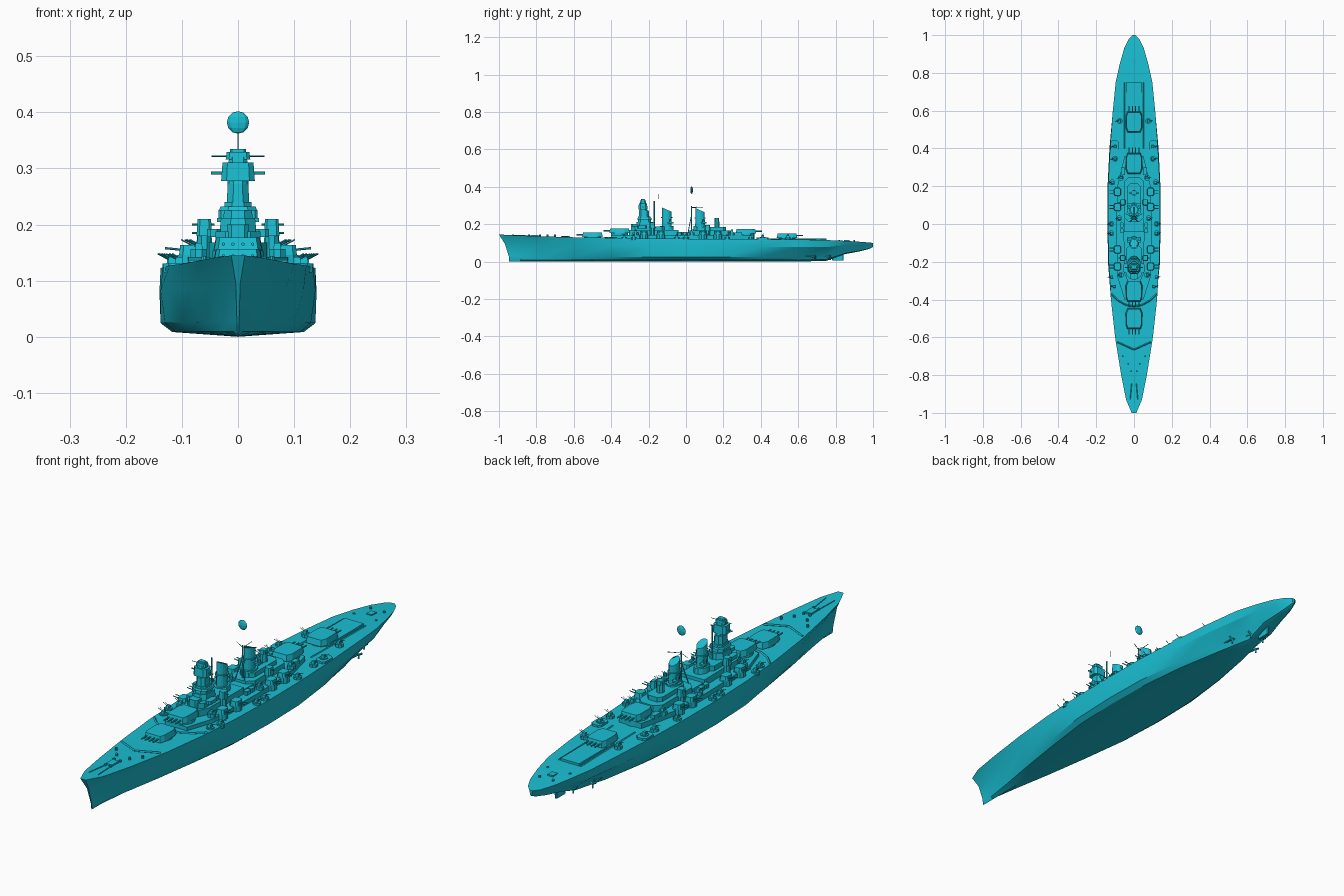
import bpy, bmesh, math
from mathutils import Vector

if "Cube" in bpy.data.objects:
    bpy.data.objects.remove(bpy.data.objects["Cube"])

mat = bpy.data.materials.new("teal_paint")
mat.diffuse_color = (0.01, 0.52, 0.65, 1)
mat.use_nodes = True
mat.node_tree.nodes["Principled BSDF"].inputs["Base Color"].default_value = mat.diffuse_color

def finish(name, bm, smooth=False):
    bmesh.ops.recalc_face_normals(bm, faces=bm.faces)
    me = bpy.data.meshes.new(name)
    bm.to_mesh(me)
    bm.free()
    me.materials.append(mat)
    ob = bpy.data.objects.new(name, me)
    bpy.context.collection.objects.link(ob)
    return ob

def prism(name, pts, z0, z1, top=1.0, ytop=None):
    """Extrude an outline upward; the top ring is scaled about the outline centre."""
    ytop = top if ytop is None else ytop
    bm = bmesh.new()
    cx = sum(p[0] for p in pts) / len(pts)
    cy = sum(p[1] for p in pts) / len(pts)
    lo = [bm.verts.new((x, y, z0)) for x, y in pts]
    hi = [bm.verts.new((cx + (x - cx) * top, cy + (y - cy) * ytop, z1)) for x, y in pts]
    n = len(pts)
    bm.faces.new(lo[::-1])
    bm.faces.new(hi)
    for i in range(n):
        bm.faces.new((lo[i], lo[(i + 1) % n], hi[(i + 1) % n], hi[i]))
    return finish(name, bm)

def block(name, x, y, z0, z1, hx, hy, cut=0.0, top=1.0):
    """Box with optional cut corners."""
    if cut:
        pts = [(hx - cut, -hy), (hx, cut - hy), (hx, hy - cut), (hx - cut, hy),
               (cut - hx, hy), (-hx, hy - cut), (-hx, cut - hy), (cut - hx, -hy)]
    else:
        pts = [(hx, -hy), (hx, hy), (-hx, hy), (-hx, -hy)]
    return prism(name, [(x + a, y + b) for a, b in pts], z0, z1, top)

def drum(name, x, y, z0, z1, rx, ry=None, n=10, top=1.0):
    ry = ry or rx
    a = [2 * math.pi * (i + .5) / n for i in range(n)]
    return prism(name, [(x + rx * math.cos(t), y + ry * math.sin(t)) for t in a], z0, z1, top)

def beam(name, p, q, r, n=6):
    p, q = Vector(p), Vector(q)
    bm = bmesh.new()
    bmesh.ops.create_cone(bm, cap_ends=True, segments=n, radius1=r, radius2=r, depth=(q - p).length)
    ob = finish(name, bm)
    ob.rotation_mode = 'QUATERNION'
    ob.rotation_quaternion = (q - p).to_track_quat('Z', 'Y')
    ob.location = (p + q) / 2
    return ob

# Hull: stations of y, deck z, half widths at deck / waterline / bilge, keel z
stations = [(-1, .145, .012, .004, .002, 0), (-.93, .141, .042, .018, .01, 0),
            (-.8, .136, .068, .046, .03, 0), (-.6, .13, .1, .085, .065, 0),
            (-.4, .127, .122, .117, .1, 0), (-.2, .124, .134, .138, .13, 0),
            (0, .122, .138, .14, .138, 0), (.2, .122, .137, .14, .134, 0),
            (.4, .12, .127, .13, .11, 0), (.6, .118, .112, .112, .07, 0),
            (.75, .115, .097, .09, .03, .004), (.85, .111, .075, .064, .035, .04),
            (.93, .106, .052, .042, .022, .055), (.98, .102, .028, .022, .012, .068),
            (1, .1, .008, .006, .004, .078)]
bm = bmesh.new()
rings = []
for y, zd, wd, wm, wb, zk in stations:
    half = [(0, 0), (wb * .85, .07), (wb, .2), (wm, .66), (wd, 1)]
    ring = half + [(-x, t) for x, t in half[:0:-1]]
    rake = .055 * max(0, (-.6 - y) / .4)
    rings.append([bm.verts.new((x, y + rake * (1 - t * t), zk + t * (zd - zk))) for x, t in ring])
for a, b in zip(rings, rings[1:]):
    for i in range(9):
        bm.faces.new((a[i], a[(i + 1) % 9], b[(i + 1) % 9], b[i]))
bm.faces.new(rings[0])
bm.faces.new(rings[-1])
hull = finish("hull", bm)
hull.data.shade_smooth()
bpy.context.view_layer.objects.active = hull
hull.select_set(True)
bpy.ops.object.shade_smooth_by_angle(angle=math.radians(25))

# Main turrets with four short guns each
def turret(name, y, z, d):
    drum(name + "_barbette", 0, y, .115, z, .046, n=16)
    out = [(.036, d * .055), (.043, d * .035), (.044, -d * .03), (.034, -d * .055)]
    out = [(a, y + b) for a, b in out]
    out += [(-a, b) for a, b in out[::-1]]
    prism(name + "_house", out, z, z + .024, .9)
    for x in (-.026, -.009, .009, .026):
        beam(name + "_gun", (x, y + d * .03, z + .012), (x, y + d * .085, z + .012), .0032)
turret("turret_fore_low", -.50, .132, -1)
turret("turret_fore_high", -.355, .153, -1)
turret("turret_aft_high", .32, .15, 1)
turret("turret_aft_low", .54, .127, 1)
block("aft_deck_plate", 0, .66, .112, .124, .042, .09)

# Deckhouse levels
prism("main_deckhouse", [(.05, -.40), (.088, -.28), (.095, 0), (.088, .2), (.05, .36),
                         (-.05, .36), (-.088, .2), (-.095, 0), (-.088, -.28), (-.05, -.40)], .115, .142)
prism("fore_deckhouse", [(.032, -.305), (.052, -.26), (.055, -.04), (-.055, -.04),
                         (-.052, -.26), (-.032, -.305)], .14, .168)
block("bridge_base", 0, -.20, .166, .188, .04, .09, .018)
block("conning_tower", 0, -.275, .16, .2, .02, .02, .008)
block("aft_deckhouse", 0, .13, .14, .166, .052, .12, .025)
block("aft_upper_house", 0, .13, .164, .184, .034, .085, .015)
block("mid_deckhouse", 0, -.02, .14, .155, .05, .05)

# Bridge tower: z0, z1, half width, half length, y
for i, (z0, z1, hx, hy, y) in enumerate([(.185, .212, .033, .048, -.22), (.21, .24, .026, .036, -.222),
        (.238, .272, .02, .028, -.225), (.225, .232, .034, .04, -.222), (.27, .278, .017, .022, -.228),
        (.278, .311, .03, .024, -.23), (.31, .32, .017, .017, -.23), (.316, .329, .022, .015, -.23),
        (.328, .335, .015, .01, -.23)]):
    block(f"bridge_tower_level_{i}", 0, y, z0, z1, hx, hy, hy * .4, .92)
beam("tower_yard_upper", (-.047, -.23, .322), (.047, -.23, .322), .0012, 4)
beam("tower_rangefinder", (-.048, -.23, .292), (.048, -.23, .292), .003)

# Funnels with sloped caps
for label, y, z in (("fore", -.103, .278), ("aft", .075, .275)):
    drum(f"{label}_funnel_base", 0, y, .15, .19, .03, .04, 12, .9)
    fun = drum(f"{label}_funnel", 0, y, .16, z, .02, .026, 14, .95)
    for v in fun.data.vertices:
        if v.co.z > .25:
            v.co.z -= (v.co.y - y) * .45
    drum(f"{label}_funnel_collar", 0, y, z - .045, z - .039, .024, .03, 14)
    for s in (-1, 1):
        block(f"{label}_searchlight_shelf", s * .025, y + .02, .205, .212, .012, .015)
        drum(f"{label}_searchlight", s * .028, y + .02, .212, .226, .007, n=8)

# Masts and yards
beam("fore_mast", (0, -.17, .18), (0, -.17, .325), .003)
beam("fore_mast_pole", (0, -.145, .335), (0, -.145, .362), .0008, 4)
beam("main_mast", (0, .03, .15), (0, .03, .298), .003)
for s in (-1, 1):
    beam("main_mast_leg", (s * .022, .012, .16), (0, .03, .25), .0022)
    beam("main_mast_yard", (0, .03, .29), (s * .045, .055, .292), .0014, 4)
beam("main_mast_spar", (0, .03, .288), (0, .09, .291), .0014, 4)

# Aft control position
drum("aft_control_tower", 0, .165, .18, .215, .015, n=8)
block("aft_director", 0, .165, .213, .232, .012, .012, .004)
beam("aft_rangefinder", (-.026, .165, .222), (.026, .165, .222), .003)

# Floating balloon
bm = bmesh.new()
bmesh.ops.create_uvsphere(bm, u_segments=8, v_segments=6, radius=.02)
bmesh.ops.scale(bm, vec=(1, .35, 1), verts=bm.verts)
balloon = finish("balloon", bm)
balloon.location = (0, .03, .382)

# Mirrored side fittings
for s in (-1, 1):
    for y in (-.225, -.135, .09, .17):                       # secondary twin turrets
        drum("secondary_barbette", s * .085, y, .115, .146, .024, n=10)
        block("secondary_turret", s * .087, y, .146, .164, .018, .022, .007, .88)
        for dy in (-.008, .008):
            beam("secondary_gun", (s * .1, y + dy, .155), (s * .13, y + dy, .158), .002)
    for y, z in ((-.18, .2), (.115, .185)):                  # side directors
        drum("director_pedestal", s * .06, y, .14, z - .018, .013, n=8)
        block("director_head", s * .06, y, z - .02, z + .01, .014, .016, .005, .85)
        beam("director_arm", (s * .042, y, z), (s * .082, y, z), .002)
    for y, x in ((-.33, .105), (-.28, .118), (-.05, .12), (.0, .12), (.22, .115),
                 (.345, .1), (.41, .1), (.545, .076), (-.27, .07), (.03, .078), (.245, .068)):
        z = .115 if x > .09 or y > .5 else .14               # anti-aircraft tubs
        drum("gun_tub", s * x, y, z, z + .016, .016, n=8)
        block("gun_mount", s * x, y, z + .016, z + .027, .007, .008, 0, .8)
        for dx in (-.003, .003):
            beam("light_gun", (s * x + dx, y, z + .022), (s * (x + .02) + dx, y + dx, z + .033), .0012, 4)
    for y in (-.03, .0):                                     # boats and lockers amidships
        block("ship_boat", s * .065, y - .005, .142, .158, .009, .013, .004)
    block("side_sponson", s * .102, .41, .112, .128, .022, .032, .01)
    block("side_locker", s * .058, .28, .14, .155, .01, .02)
    block("bridge_wing", s * .043, -.235, .178, .192, .012, .025, .006)
    beam("breakwater", (0, -.665, .133), (s * .088, -.625, .133), .004, 4)
    arc = [(.0, -.435), (.04, -.43), (.085, -.405), (.12, -.37)]
    for (ax, ay), (bx, by) in zip(arc, arc[1:]):
        beam("curved_breakwater", (s * ax, ay, .128), (s * bx, by, .127), .004, 4)
    beam("aft_deck_rim", (s * .05, .4, .121), (s * .05, .75, .116), .003, 4)
    for y, x in ((-.84, .012), (-.78, .014), (-.7, .06), (-.74, .03), (.82, .05), (.9, .03)):
        zd = .137 if y < 0 else .108                         # capstans and bollards
        drum("deck_bollard", s * x, y, zd - .006, zd + .007, .005, n=8)
    beam("anchor_chain", (s * .012, -.84, .138), (s * .02, -.93, .142), .002, 4)
    # Shafts, struts and propellers
    for x, y in ((.03, .77), (.062, .69)):
        beam("propeller_shaft", (s * x, y - .16, .04), (s * x, y, .025), .0035)
        beam("shaft_strut", (s * x, y - .015, .026), (s * x * .8, y - .015, .06), .003)
        for k in range(3):
            t = k * 2.094 + .5
            beam("propeller_blade", (s * x, y, .025),
                 (s * x + .017 * math.cos(t), y, .025 + .017 * math.sin(t)), .004, 4)
block("skylight_hatch", 0, -.81, .13, .143, .014, .022)
block("stern_hatch", 0, .86, .105, .115, .012, .015)
block("rudder", 0, .812, .006, .06, .005, .03, .003, 1.05)
